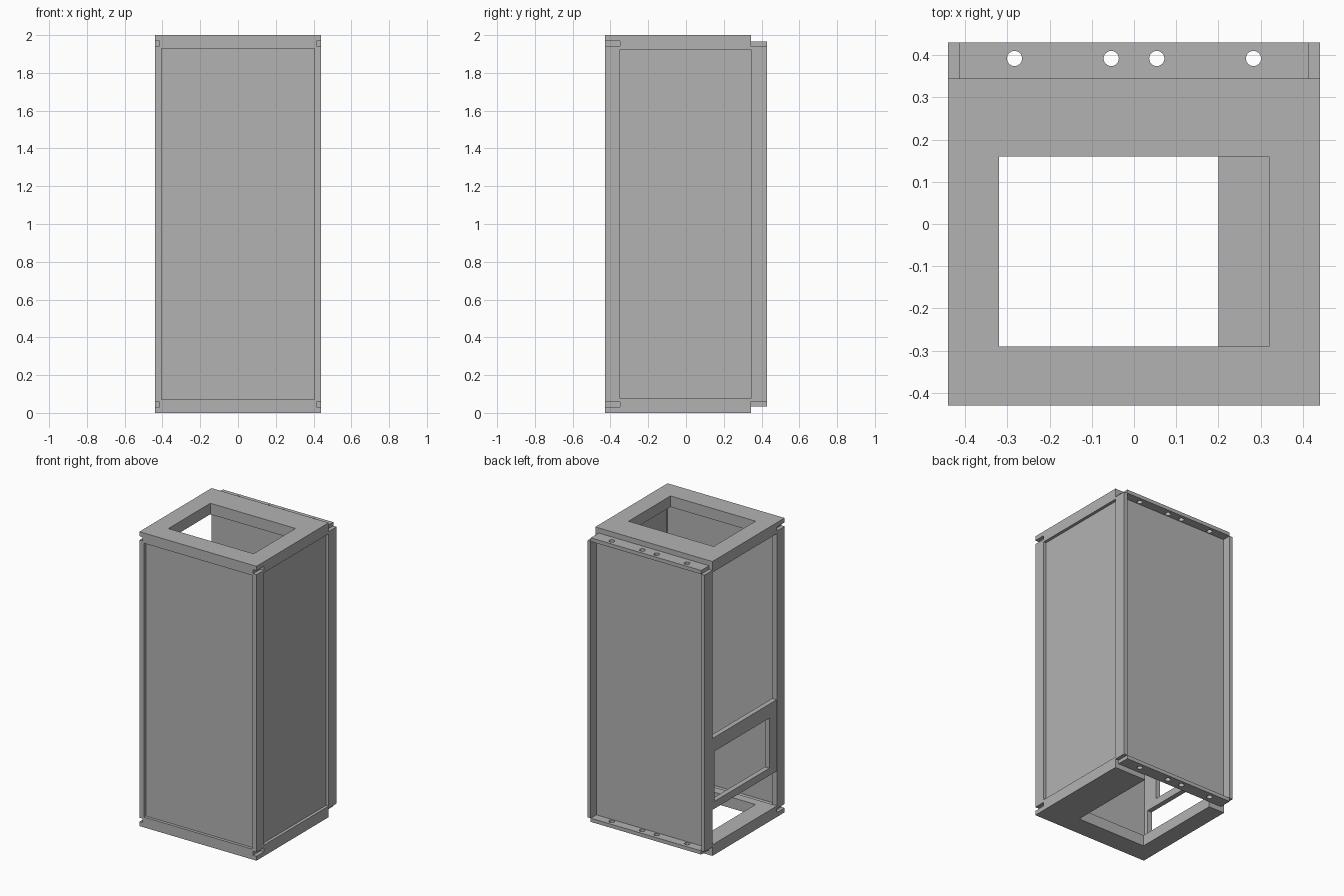
import bpy, bmesh
from mathutils import Matrix

cube = bpy.data.objects.get("Cube")
if cube:
    bpy.data.objects.remove(cube, do_unlink=True)

GREY = (0.45, 0.45, 0.45, 1)
metal = bpy.data.materials.new("grey_metal")
metal.use_nodes = True
metal.diffuse_color = GREY
metal.node_tree.nodes["Principled BSDF"].inputs["Base Color"].default_value = GREY

# Overall extents and main joint lines
X, FRONT, BACK, TOP = 0.44, -0.43, 0.43, 2.0
POST_Y, BODY_Y = -0.35, 0.345
CAP, LIP = 0.075, 0.03


def finish(name, bm):
    bmesh.ops.recalc_face_normals(bm, faces=bm.faces)
    mesh = bpy.data.meshes.new(name)
    bm.to_mesh(mesh)
    bm.free()
    mesh.materials.append(metal)
    ob = bpy.data.objects.new(name, mesh)
    bpy.context.collection.objects.link(ob)
    return ob


def box(name, x, y, z):
    bm = bmesh.new()
    size = [b - a for a, b in (x, y, z)]
    mid = [(a + b) / 2 for a, b in (x, y, z)]
    bmesh.ops.create_cube(bm, size=1, matrix=Matrix.Translation(mid) @ Matrix.Diagonal((*size, 1)))
    return finish(name, bm)


def cut(ob, cutter):
    mod = ob.modifiers.new("opening", 'BOOLEAN')
    mod.operation = 'DIFFERENCE'
    mod.solver = 'EXACT'
    mod.object = cutter
    cutter.hide_render = True
    cutter.display_type = 'WIRE'
    cutter.hide_set(True)


def level(lo, hi, upper):
    """Height range at the bottom, or its reflection at the top."""
    return (TOP - hi, TOP - lo) if upper else (lo, hi)


# Caps: stepped profile with a thin lip over the front tray
def cap(name, upper):
    profile = [(FRONT, 0), (BODY_Y, 0), (BODY_Y, CAP), (POST_Y, CAP), (POST_Y, LIP), (FRONT, LIP)]
    bm = bmesh.new()
    face = bm.faces.new([bm.verts.new((-X, y, TOP - z if upper else z)) for y, z in profile])
    new = bmesh.ops.extrude_face_region(bm, geom=[face])["geom"]
    bmesh.ops.translate(bm, vec=(2 * X, 0, 0), verts=[v for v in new if isinstance(v, bmesh.types.BMVert)])
    return finish(name, bm)


cut(cap("top_cap", True), box("top_opening_cutter", (-0.32, 0.32), (-0.29, 0.16), (1.8, 2.1)))
cut(cap("bottom_cap", False), box("bottom_opening_cutter", (-0.32, 0.2), (-0.29, 0.5), (-0.1, 0.2)))

# Bolt holes through both back flanges
bm = bmesh.new()
for x in (-0.283, -0.054, 0.054, 0.283):
    bmesh.ops.create_cone(bm, cap_ends=True, segments=24, radius1=0.018, radius2=0.018,
                          depth=3, matrix=Matrix.Translation((x, 0.392, 1)))
bolt_holes = finish("bolt_hole_cutter", bm)

# Front and back trays: flanges, then posts
for upper in (False, True):
    end = "top" if upper else "bottom"
    box(f"front_{end}_flange", (-0.415, 0.415), (FRONT, POST_Y), level(LIP, 0.07, upper))
    flange = box(f"back_{end}_flange", (-0.415, 0.415), (BODY_Y, BACK), level(0.035, 0.06, upper))
    cut(flange, bolt_holes)

for side, s in (("left", 1), ("right", -1)):
    box(f"front_{side}_post", sorted((s * 0.405, s * X)), (FRONT, POST_Y), (0.057, 1.943))
    box(f"back_{side}_post", sorted((s * 0.415, s * X)), (BODY_Y, BACK), (0.06, 1.94))

# Wall panels; the right side stays open
box("front_panel", (-0.405, 0.405), (-0.41, -0.38), (0.07, 1.93))
box("back_panel", (-0.415, 0.415), (BODY_Y, 0.37), (0.06, 1.94))
box("left_panel", (0.39, 0.42), (POST_Y, BODY_Y), (CAP, TOP - CAP))

# Window frame low on the open side
frame = box("window_frame", (-0.437, -0.403), (POST_Y, BODY_Y), (0.31, 0.795))
cut(frame, box("window_cutter", (-0.5, -0.3), (-0.27, 0.32), (0.36, 0.70)))
